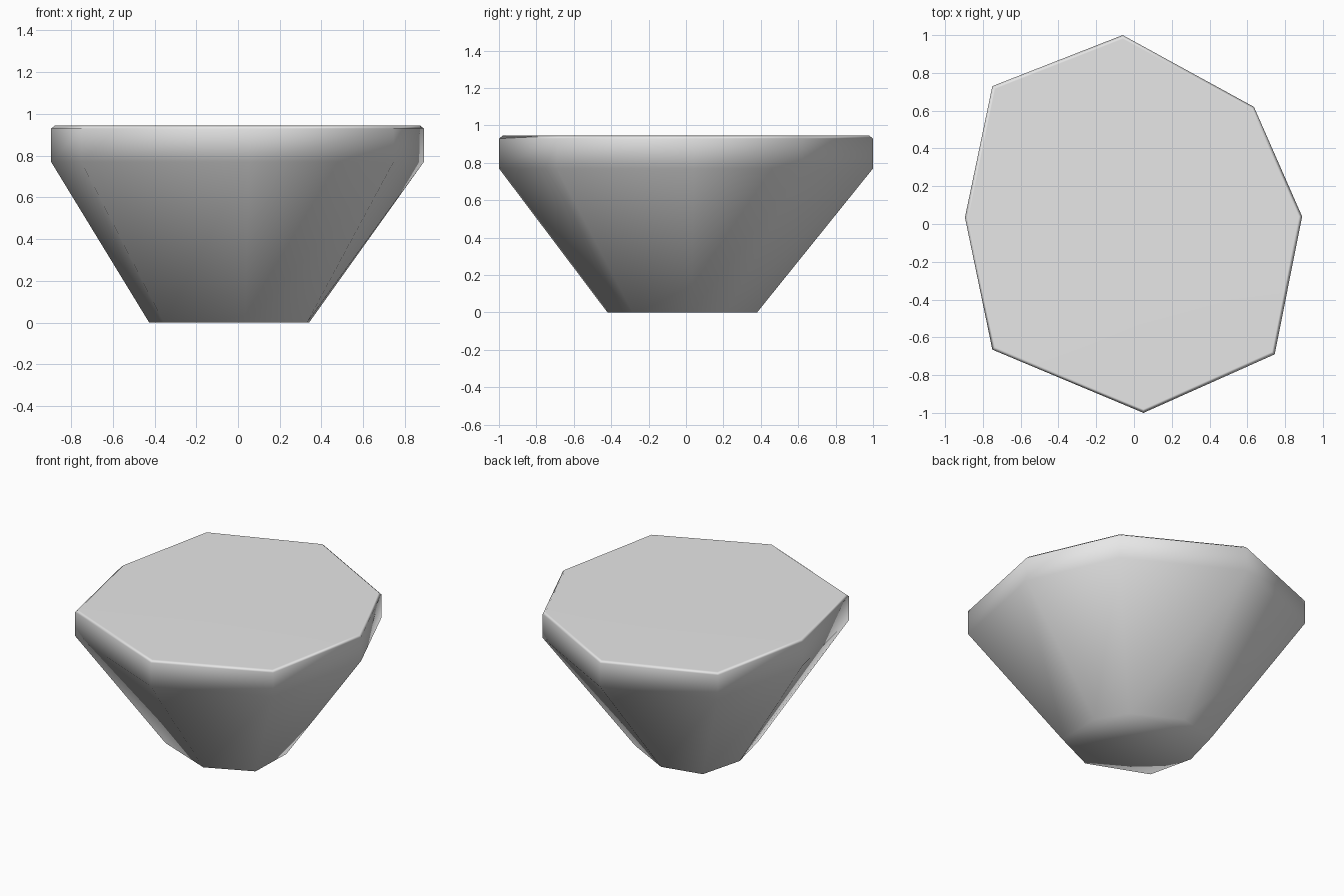
import bpy
import bmesh
import math

default_cube = bpy.data.objects.get("Cube")
if default_cube:
    bpy.data.objects.remove(default_cube, do_unlink=True)

# Plain grey material
grey = bpy.data.materials.new("light grey")
grey.use_nodes = True
grey.diffuse_color = (0.8, 0.8, 0.8, 1)
grey.node_tree.nodes["Principled BSDF"].inputs["Base Color"].default_value = grey.diffuse_color

# Irregular eight-sided outlines of the rim and of the foot, corner by corner
rim = [(0.745, -0.69), (0.89, 0.04), (0.635, 0.62), (-0.06, 1.0),
       (-0.75, 0.73), (-0.895, 0.035), (-0.75, -0.665), (0.05, -1.0)]
foot = [(0.33, -0.285), (0.34, 0.03), (0.225, 0.22), (-0.08, 0.38),
        (-0.35, 0.32), (-0.425, 0.035), (-0.355, -0.265), (0.035, -0.42)]


def add_ring(bm, outline, z, scale=1.0):
    return [bm.verts.new((x * scale, y * scale, z)) for x, y in outline]


# Tapered stone: foot, flared side, upright band and narrow bevelled top
bm = bmesh.new()
rings = [add_ring(bm, foot, 0), add_ring(bm, rim, 0.77),
         add_ring(bm, rim, 0.93), add_ring(bm, rim, 0.945, 0.98)]
sides = len(rim)
for low, high in zip(rings, rings[1:]):
    for i in range(sides):
        j = (i + 1) % sides
        bm.faces.new((low[i], low[j], high[j], high[i]))
bm.faces.new(list(reversed(rings[0])))
bm.faces.new(rings[-1])
bmesh.ops.recalc_face_normals(bm, faces=bm.faces)

mesh = bpy.data.meshes.new("tapered_stone")
bm.to_mesh(mesh)
bm.free()
mesh.materials.append(grey)
stone = bpy.data.objects.new("tapered_stone", mesh)
bpy.context.collection.objects.link(stone)

# Soft shading around the sides, crisp edge at the foot
bpy.ops.object.select_all(action="DESELECT")
stone.select_set(True)
bpy.context.view_layer.objects.active = stone
bpy.ops.object.shade_smooth_by_angle(angle=math.radians(75))

# Weighted normals keep the broad flat top even
weighted = stone.modifiers.new("even_top", "WEIGHTED_NORMAL")
weighted.keep_sharp = True
